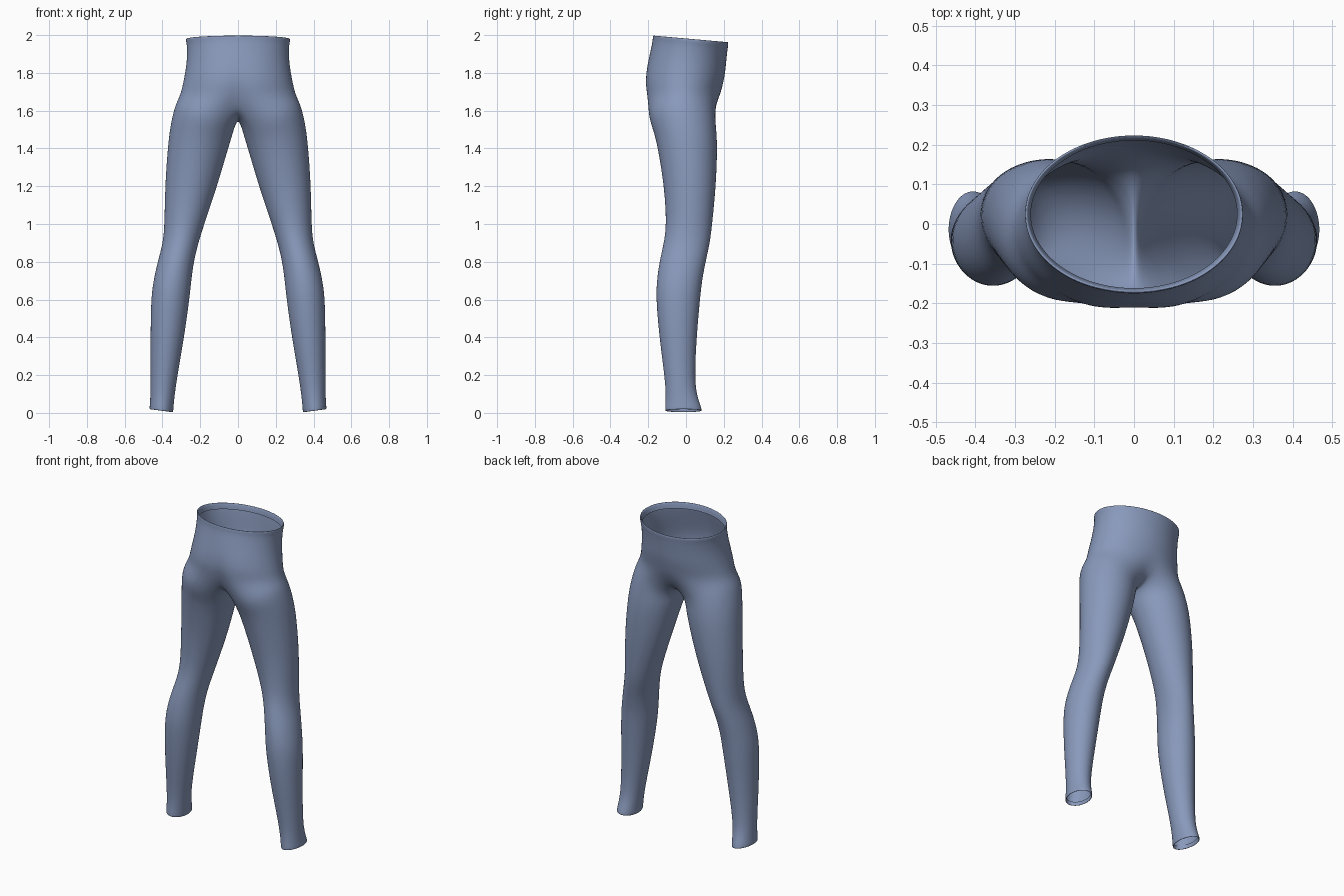
import bpy, bmesh, math

OUTER, INNER = 17, 7          # points on the hip arc and on the crotch seam
SPLIT = math.radians(132)     # leg angle where the hip arc meets the seam

# Hip rows: z, half width, y min, y max, y tilt, cleft depth
HIPS = [
    (1.945, 0.262, -0.163, 0.212, 0.088, 0),
    (1.982, 0.268, -0.168, 0.217, 0.088, 0),
    (1.984, 0.277, -0.176, 0.225, 0.088, 0),
    (1.968, 0.277, -0.177, 0.225, 0.088, 0),
    (1.945, 0.271, -0.179, 0.221, 0.08, 0),
    (1.87, 0.271, -0.200, 0.214, 0.05, 0.003),
    (1.80, 0.281, -0.219, 0.208, 0.02, 0.009),
    (1.74, 0.293, -0.226, 0.196, 0, 0.016),
    (1.68, 0.307, -0.219, 0.182, 0, 0.024),
]

# Leg rows: z, inner x, outer x, y min, y max, rise towards the outside
LEGS = [
    (1.575, 0.014, 0.337, -0.203, 0.155, 0.05),
    (1.49, 0.033, 0.360, -0.172, 0.163, 0.03),
    (1.40, 0.056, 0.373, -0.150, 0.168, 0.015),
    (1.20, 0.110, 0.388, -0.117, 0.160, 0),
    (1.00, 0.178, 0.390, -0.104, 0.140, 0),
    (0.90, 0.210, 0.398, -0.118, 0.128, 0),
    (0.80, 0.234, 0.426, -0.142, 0.105, 0),
    (0.70, 0.247, 0.449, -0.156, 0.086, 0),
    (0.60, 0.257, 0.462, -0.160, 0.075, 0),
    (0.40, 0.285, 0.464, -0.142, 0.057, 0),
    (0.20, 0.320, 0.463, -0.115, 0.047, 0),
    (0.10, 0.335, 0.464, -0.107, 0.056, 0.003),
    (0.04, 0.341, 0.467, -0.110, 0.078, 0.007),
    (0.010, 0.343, 0.470, -0.112, 0.086, 0.008),
    (0.011, 0.350, 0.463, -0.105, 0.079, 0.008),
    (0.035, 0.350, 0.460, -0.103, 0.072, 0.008),
]


def hip_row(bm, z, w, y0, y1, tilt, cleft):
    row = []
    for i in range(OUTER):
        t = math.pi * (i / (OUTER - 1) - 0.5)
        x = 0 if i in (0, OUTER - 1) else w * math.cos(t)
        y = (y0 + y1) / 2 + (y1 - y0) / 2 * math.sin(t)
        if t < 0:
            y += cleft * math.exp(-(x / 0.06) ** 2)
        row.append(bm.verts.new((x, y, z - tilt * y)))
    return row


def leg_row(bm, z, x0, x1, y0, y1, rise):
    angles = [SPLIT * (2 * i / (OUTER - 1) - 1) for i in range(OUTER)]
    gap = 2 * math.pi - 2 * SPLIT
    angles += [SPLIT + gap * (i + 1) / (INNER + 1) for i in range(INNER)]
    return [bm.verts.new(((x0 + x1) / 2 + (x1 - x0) / 2 * math.cos(a),
                          (y0 + y1) / 2 + (y1 - y0) / 2 * math.sin(a),
                          z + rise * math.cos(a))) for a in angles]


def bridge(bm, upper, lower, closed):
    n = len(upper)
    for i in range(n if closed else n - 1):
        j = (i + 1) % n
        bm.faces.new((upper[i], lower[i], lower[j], upper[j])).smooth = True


bm = bmesh.new()

# Hips and folded waistband, one half
hips = [hip_row(bm, *r) for r in HIPS]
for a, b in zip(hips, hips[1:]):
    bridge(bm, a, b, False)

# Crotch seam closes the last hip row into a leg opening
front, back = hips[-1][0].co, hips[-1][-1].co
seam = []
for i in range(INNER):
    u = math.pi * (i + 1) / (INNER + 1)
    y = (front.y + back.y) / 2 + (back.y - front.y) / 2 * math.cos(u)
    seam.append(bm.verts.new((0, y, HIPS[-1][0] - 0.135 * math.sin(u))))

# Leg with a folded hem
legs = [hips[-1] + seam] + [leg_row(bm, *r) for r in LEGS]
for a, b in zip(legs, legs[1:]):
    bridge(bm, a, b, True)

mesh = bpy.data.meshes.new("leggings")
bm.to_mesh(mesh)
bm.free()
leggings = bpy.data.objects.new("leggings", mesh)
bpy.context.collection.objects.link(leggings)

# Second half and smooth cloth surface
mirror = leggings.modifiers.new("mirror", 'MIRROR')
mirror.use_clip = True
mirror.merge_threshold = 0.001
smooth = leggings.modifiers.new("smooth", 'SUBSURF')
smooth.levels = smooth.render_levels = 2

cloth = bpy.data.materials.new("blue_cloth")
cloth.diffuse_color = (0.25, 0.32, 0.5, 1)
mesh.materials.append(cloth)
